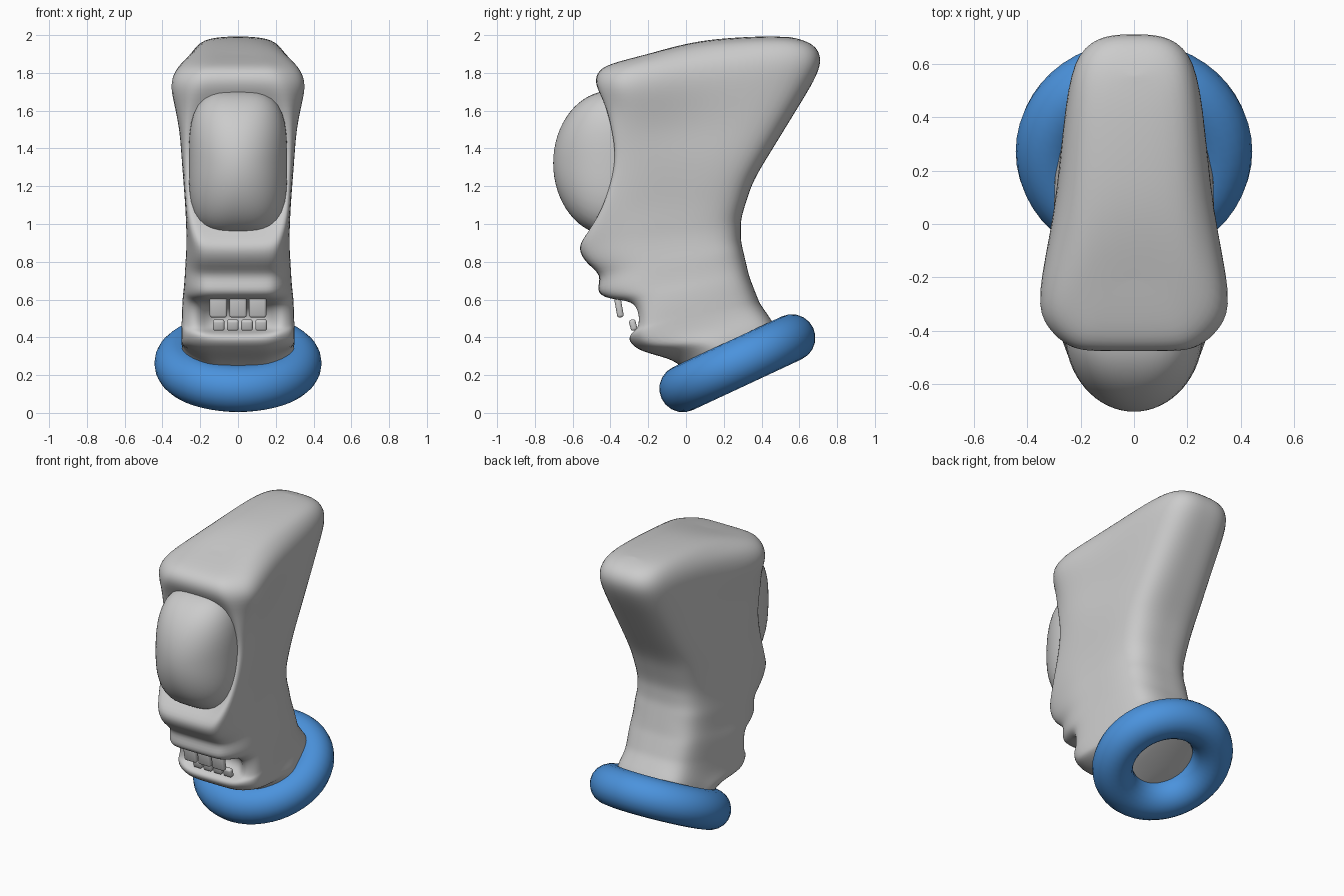
import bpy, bmesh
from math import sin, pi, radians
from mathutils import Matrix

if "Cube" in bpy.data.objects:
    bpy.data.objects.remove(bpy.data.objects["Cube"])


def finish(bm, name, subsurf=0):
    bmesh.ops.recalc_face_normals(bm, faces=bm.faces)
    mesh = bpy.data.meshes.new(name)
    bm.to_mesh(mesh)
    bm.free()
    for p in mesh.polygons:
        p.use_smooth = True
    ob = bpy.data.objects.new(name, mesh)
    bpy.context.collection.objects.link(ob)
    if subsurf:
        m = ob.modifiers.new("Subdivision", 'SUBSURF')
        m.levels = m.render_levels = subsurf
    return ob


def at(keys, k):
    """Linear interpolation between (position, a, b) keys."""
    for p, q in zip(keys, keys[1:]):
        if k <= q[0]:
            t = (k - p[0]) / (q[0] - p[0])
            return [u + t * (v - u) for u, v in zip(p[1:], q[1:])]


# Face profile (y, z): neck, chin, mouth, lip, nose, eye socket, brow, crown
FACE = [(0.03, 0.15), (-0.02, 0.26), (-0.13, 0.30), (-0.26, 0.33), (-0.32, 0.40),
        (-0.30, 0.43), (-0.28, 0.445), (-0.275, 0.52), (-0.31, 0.59), (-0.42, 0.60),
        (-0.48, 0.645), (-0.44, 0.73), (-0.53, 0.79), (-0.58, 0.88), (-0.55, 0.95),
        (-0.48, 1.07), (-0.43, 1.22), (-0.405, 1.36), (-0.425, 1.50), (-0.45, 1.63),
        (-0.49, 1.74), (-0.465, 1.82), (-0.38, 1.855), (-0.20, 1.90)]
# Back profile keys (ring, y, z)
BACK = [(0, 0.51, 0.38), (1, 0.46, 0.48), (4, 0.39, 0.58), (8, 0.335, 0.72),
        (12, 0.29, 0.91), (14, 0.29, 1.03), (16, 0.355, 1.23), (20, 0.68, 1.76),
        (21, 0.725, 1.87), (22, 0.68, 1.96), (23, 0.55, 1.99)]
# Width keys (ring, half width of face, half width of side)
WIDTH = [(0, 0.12, 0.29), (1, 0.17, 0.31), (4, 0.20, 0.31), (7, 0.215, 0.305),
         (10, 0.195, 0.29), (13, 0.22, 0.277), (15, 0.27, 0.28), (18, 0.285, 0.315),
         (20, 0.24, 0.385), (21, 0.21, 0.34), (22, 0.17, 0.25), (23, 0.10, 0.16)]


# Head: one tilted ring per face profile point
def head_ring(bm, k):
    yf, zf = FACE[k]
    yb, zb = at(BACK, k)
    wf, w = at(WIDTH, k)
    wb = min(0.26, 0.9 * w)
    L = yb - yf
    rec = 0
    if 5 <= k <= 8:      # mouth hollow
        rec = 0.12 * sin(pi * (k - 4.5) / 4.5)
    elif 13 < k < 20:    # eye socket
        rec = 0.08 * sin(pi * (k - 13) / 7)
    bulge = 0.014 * max(0, k - 20)
    side = 0.19
    if 3 <= k <= 14:     # cheeks stay smooth beside lips and nose
        side = 0.3 * (yf + 0.19) - 0.7 * 0.22 - yf
    wm, fm = (w + wb) / 2, 0.52
    if k > 17:           # temples narrow quickly behind the brow
        wm, fm = wb + 0.3 * (w - wb), 0.45
    cols = [(0, 0, rec), (wf * 0.7, 0, rec), (wf, 0.012 / L, 0),
            (wf + 0.65 * (w - wf), 0.45 * side / L, 0), (w, side / L, 0),
            (wm, fm, 0), (wb, 0.8, 0), (wb * 0.83, 0.95, 0),
            (wb * 0.43, 1, 0), (0, 1, 0)]
    pts = [(x, yf + f * L + s, zf + f * (zb - zf) + bulge * sin(pi * f)) for x, f, s in cols]
    pts += [(-x, y, z) for x, y, z in pts[8:0:-1]]
    return [bm.verts.new(p) for p in pts]


bm = bmesh.new()
rings = [head_ring(bm, k) for k in range(len(FACE))]
n = len(rings[0])
for a, b in zip(rings, rings[1:]):
    for i in range(n):
        j = (i + 1) % n
        bm.faces.new((a[i], a[j], b[j], b[i]))
for ring in (rings[0], rings[-1]):
    bm.faces.new((ring[0], ring[1], ring[-1]))
    for i in range(1, 8):
        bm.faces.new((ring[i], ring[i + 1], ring[n - i - 1], ring[n - i]))
    bm.faces.new((ring[8], ring[9], ring[10]))
finish(bm, "head", 2)

# Eye: ellipsoid whose outline squares off away from its front
bm = bmesh.new()
bmesh.ops.create_uvsphere(bm, u_segments=48, v_segments=32, radius=1)
for v in bm.verts:
    x, z, y = v.co
    rad = (x * x + z * z) ** 0.5
    k = 1.0
    if rad > 1e-5:
        e = 2 + 1.3 * rad ** 2
        k = (abs(x / rad) ** e + abs(z / rad) ** e) ** (-1 / e)
    v.co = (x * k * 0.26, -0.40 + y * 0.303, 1.322 + z * k * 0.383)
finish(bm, "eye")


# Teeth: rounded blocks
def tooth(name, x, y, z, w, h, tilt):
    bm = bmesh.new()
    bmesh.ops.create_cube(bm, size=1)
    bmesh.ops.scale(bm, vec=(w, 0.035, h), verts=bm.verts)
    bmesh.ops.bevel(bm, geom=bm.edges[:], offset=0.013, segments=3, profile=0.5, affect='EDGES')
    ob = finish(bm, name)
    ob.matrix_world = Matrix.Translation((x, y, z)) @ Matrix.Rotation(radians(tilt), 4, 'X')


for i in range(3):
    tooth(f"upper_tooth_{i + 1}", 0.104 * (i - 1), -0.355, 0.56, 0.092, 0.11, 10)
for i in range(4):
    tooth(f"lower_tooth_{i + 1}", 0.075 * (i - 1.5) + 0.01, -0.28, 0.465, 0.062, 0.06, 15)

# Neck ring
bpy.ops.mesh.primitive_torus_add(major_radius=0.318, minor_radius=0.125, major_segments=48,
                                 minor_segments=20, location=(0, 0.272, 0.263),
                                 rotation=(radians(25), 0, 0))
ring = bpy.context.object
ring.name = "neck_ring"
bpy.ops.object.shade_smooth()
blue = bpy.data.materials.new("blue")
blue.diffuse_color = (0.07, 0.29, 0.72, 1)
blue.use_nodes = True
blue.node_tree.nodes["Principled BSDF"].inputs["Base Color"].default_value = blue.diffuse_color
ring.data.materials.append(blue)
